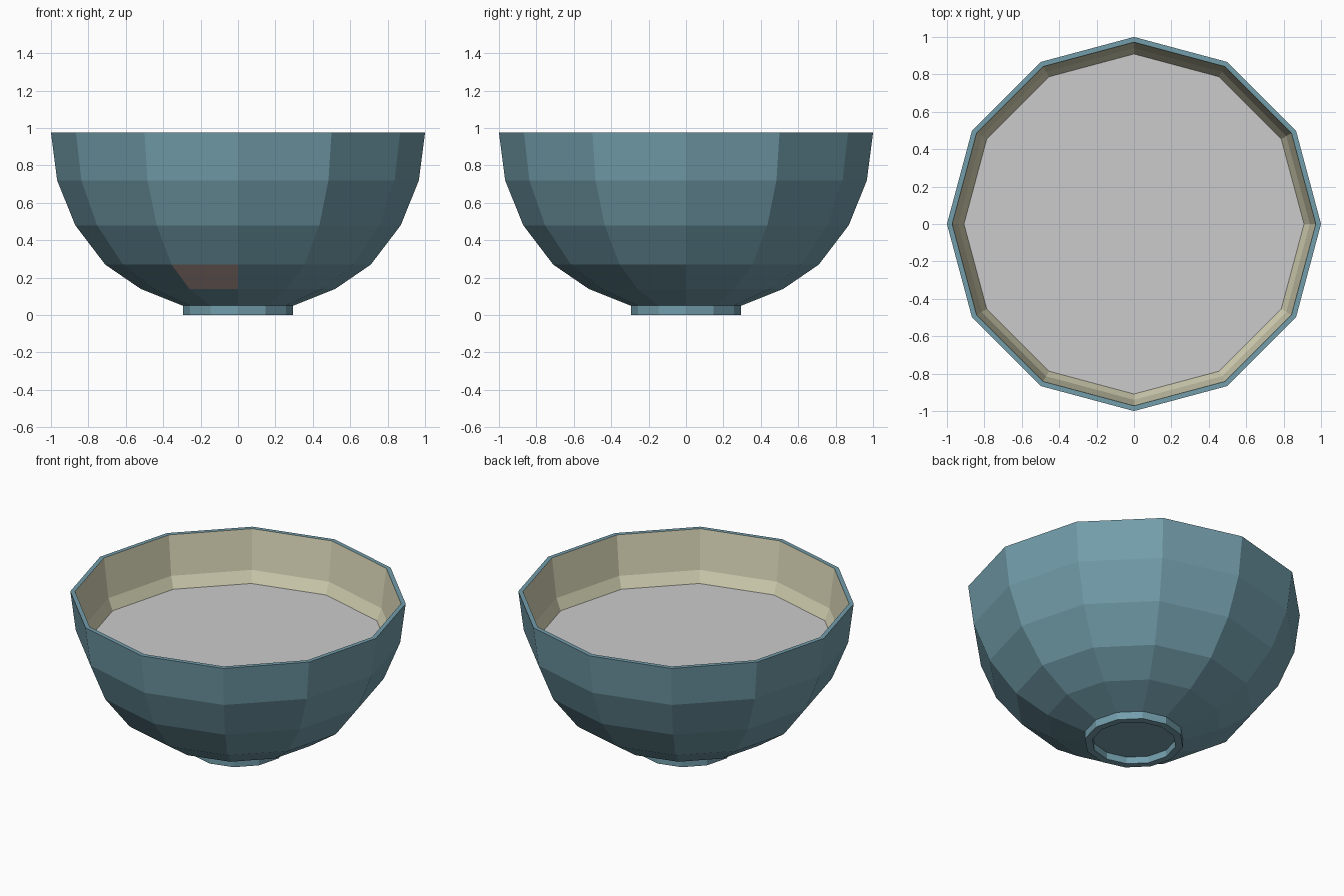
import bpy, bmesh, math

if "Cube" in bpy.data.objects:
    bpy.data.objects.remove(bpy.data.objects["Cube"])

SIDES = 12


def material(name, rgb):
    m = bpy.data.materials.new(name)
    m.diffuse_color = (*rgb, 1)
    m.use_nodes = True
    m.node_tree.nodes["Principled BSDF"].inputs["Base Color"].default_value = m.diffuse_color
    return m


def lathe(name, profile, mats, slot=None, cap_start=False, cap_end=False):
    """Turn (radius, z) points into a 12-sided shell; slot picks the material per facet."""
    bm = bmesh.new()
    rings = []
    for r, z in profile:
        rings.append([bm.verts.new((r * math.cos(2 * math.pi * i / SIDES),
                                    r * math.sin(2 * math.pi * i / SIDES), z))
                      for i in range(SIDES)])
    for k in range(len(rings) - 1):
        a, b = rings[k], rings[k + 1]
        for i in range(SIDES):
            j = (i + 1) % SIDES
            f = bm.faces.new((a[i], a[j], b[j], b[i]))
            f.material_index = slot(k, i) if slot else 0
    if cap_start:
        bm.faces.new(rings[0][::-1])
    if cap_end:
        f = bm.faces.new(rings[-1])
        f.material_index = slot(len(rings) - 1, 0) if slot else 0
    mesh = bpy.data.meshes.new(name)
    bm.to_mesh(mesh)
    bm.free()
    for m in mats:
        mesh.materials.append(m)
    ob = bpy.data.objects.new(name, mesh)
    bpy.context.collection.objects.link(ob)
    return ob


teal = material("teal_glaze", (0.17, 0.34, 0.41))
cream = material("cream_glaze", (0.70, 0.68, 0.48))
brown = material("brown_mark", (0.60, 0.45, 0.42))

# Bowl: recessed base, foot ring, outer wall, rim, then inner wall down to the floor
foot = [(0.25, 0.045), (0.25, 0.0), (0.295, 0.0), (0.295, 0.05)]
outer = [(0.52, 0.14), (0.71, 0.27), (0.87, 0.48), (0.967, 0.72), (1.0, 0.975)]
inner = [(0.972, 0.975), (0.94, 0.72), (0.845, 0.49), (0.69, 0.29),
         (0.505, 0.165), (0.28, 0.08)]
profile = foot + outer + inner
first_inner = len(foot) + len(outer)


def bowl_slot(k, i):
    if k >= first_inner:
        return 1
    # single brown facet low on the front, just left of centre
    return 2 if (k, i) == (len(foot), 8) else 0


lathe("bowl", profile, (teal, cream, brown), bowl_slot, cap_start=True, cap_end=True)

# Flat liquid surface inside the bowl
lathe("liquid_surface", [(0.91, 0.645)], (), cap_end=True)
